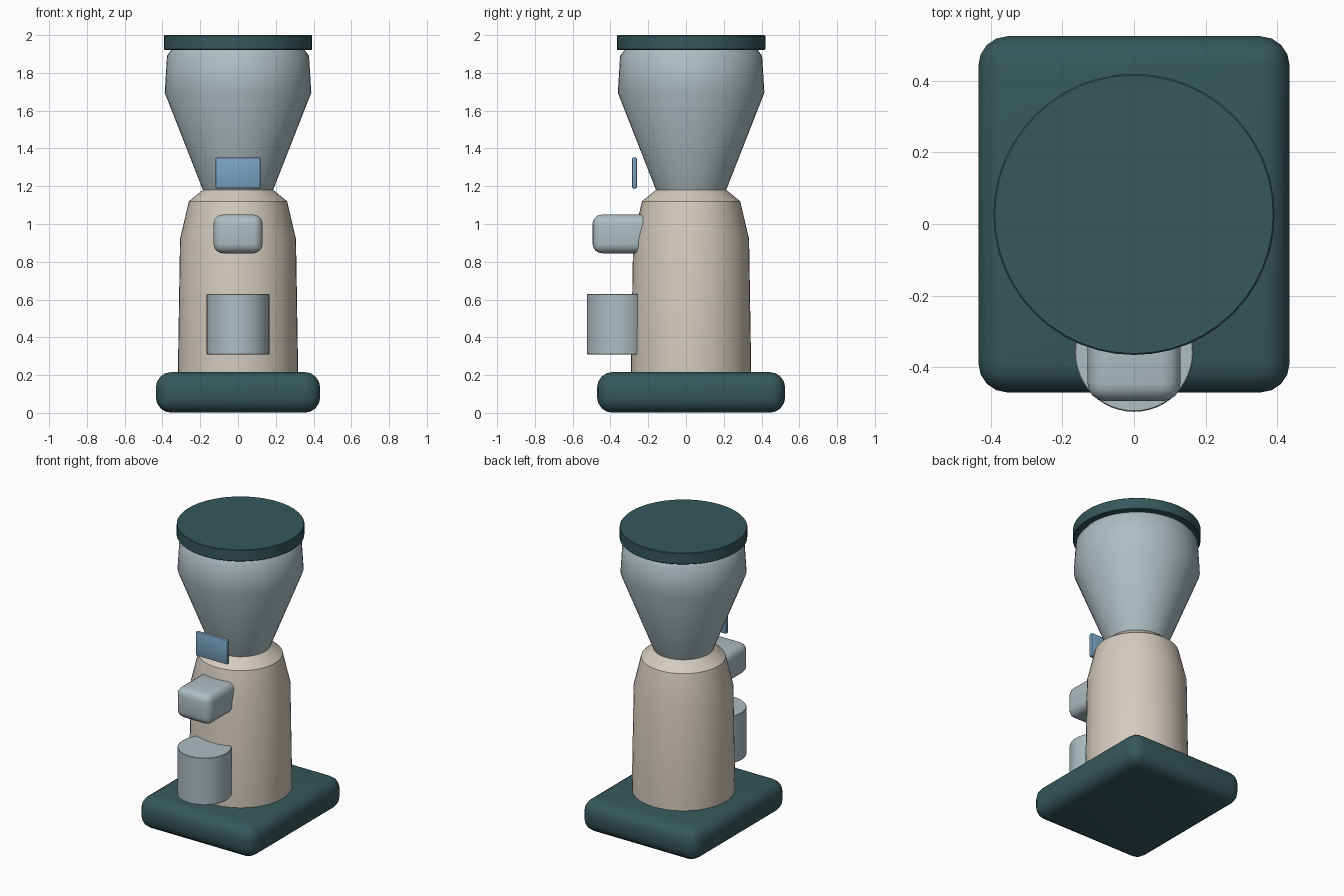
import bpy, bmesh, math

if "Cube" in bpy.data.objects:
    bpy.data.objects.remove(bpy.data.objects["Cube"])

YC = 0.027  # centre line of the machine body


def material(name, srgb):
    mat = bpy.data.materials.new(name)
    lin = [((c / 255 + 0.055) / 1.055) ** 2.4 for c in srgb]
    mat.diffuse_color = (*lin, 1)
    mat.use_nodes = True
    mat.node_tree.nodes["Principled BSDF"].inputs["Base Color"].default_value = mat.diffuse_color
    return mat


TEAL = material("dark teal", (54, 88, 91))
GREY = material("pale blue grey", (174, 190, 194))
CREAM = material("warm cream", (212, 203, 190))
BLUE = material("screen blue", (122, 163, 194))


def finish(name, bm, mat, loc, bevel=0, segments=3, angle=35):
    bmesh.ops.recalc_face_normals(bm, faces=bm.faces[:])
    mesh = bpy.data.meshes.new(name)
    bm.to_mesh(mesh)
    bm.free()
    mesh.materials.append(mat)
    obj = bpy.data.objects.new(name, mesh)
    bpy.context.collection.objects.link(obj)
    obj.location = loc
    bpy.ops.object.select_all(action='DESELECT')
    bpy.context.view_layer.objects.active = obj
    obj.select_set(True)
    if bevel:
        mod = obj.modifiers.new("rounded edges", 'BEVEL')
        mod.width, mod.segments = bevel, segments
        mod.limit_method = 'ANGLE'
        bpy.ops.object.modifier_apply(modifier=mod.name)
    bpy.ops.object.shade_smooth_by_angle(angle=math.radians(angle))
    return obj


def box(name, size, loc, mat, bevel, segments=3):
    bm = bmesh.new()
    bmesh.ops.create_cube(bm, size=1)
    bmesh.ops.scale(bm, vec=size, verts=bm.verts)
    return finish(name, bm, mat, loc, bevel, segments)


def lathe(name, profile, y, mat, sides=48):
    """Closed round solid from (radius, height) pairs, bottom to top."""
    bm = bmesh.new()
    rings = [[bm.verts.new((r * math.cos(math.tau * i / sides),
                            r * math.sin(math.tau * i / sides), z))
              for i in range(sides)] for r, z in profile]
    for a, b in zip(rings, rings[1:]):
        for i in range(sides):
            j = (i + 1) % sides
            bm.faces.new((a[i], a[j], b[j], b[i]))
    bm.faces.new(rings[0][::-1])
    bm.faces.new(rings[-1])
    return finish(name, bm, mat, (0, y, 0))


# Heavy rounded base slab
box("base", (0.87, 0.996, 0.215), (0, YC, 0.1085), TEAL, 0.082, 4)

# Turned body, bean hopper and lid
lathe("body", [(0.318, 0.2), (0.317, 0.3), (0.307, 0.92), (0.26, 1.12), (0.187, 1.18)],
      YC, CREAM)
lathe("hopper", [(0.185, 1.178), (0.388, 1.695), (0.376, 1.89), (0.352, 1.922)], YC, GREY)
lathe("lid", [(0.389, 1.922), (0.393, 1.926), (0.393, 1.996), (0.389, 2.0)], YC, TEAL)

# Dispensing spout, cup and small screen on the front
box("spout", (0.26, 0.34, 0.205), (0, -0.325, 0.9475), GREY, 0.05, 4)
lathe("cup", [(0.163, 0.31), (0.166, 0.313), (0.166, 0.627), (0.163, 0.63)], -0.359, GREY)
box("screen", (0.24, 0.026, 0.164), (0, -0.273, 1.27), BLUE, 0.008, 2)
